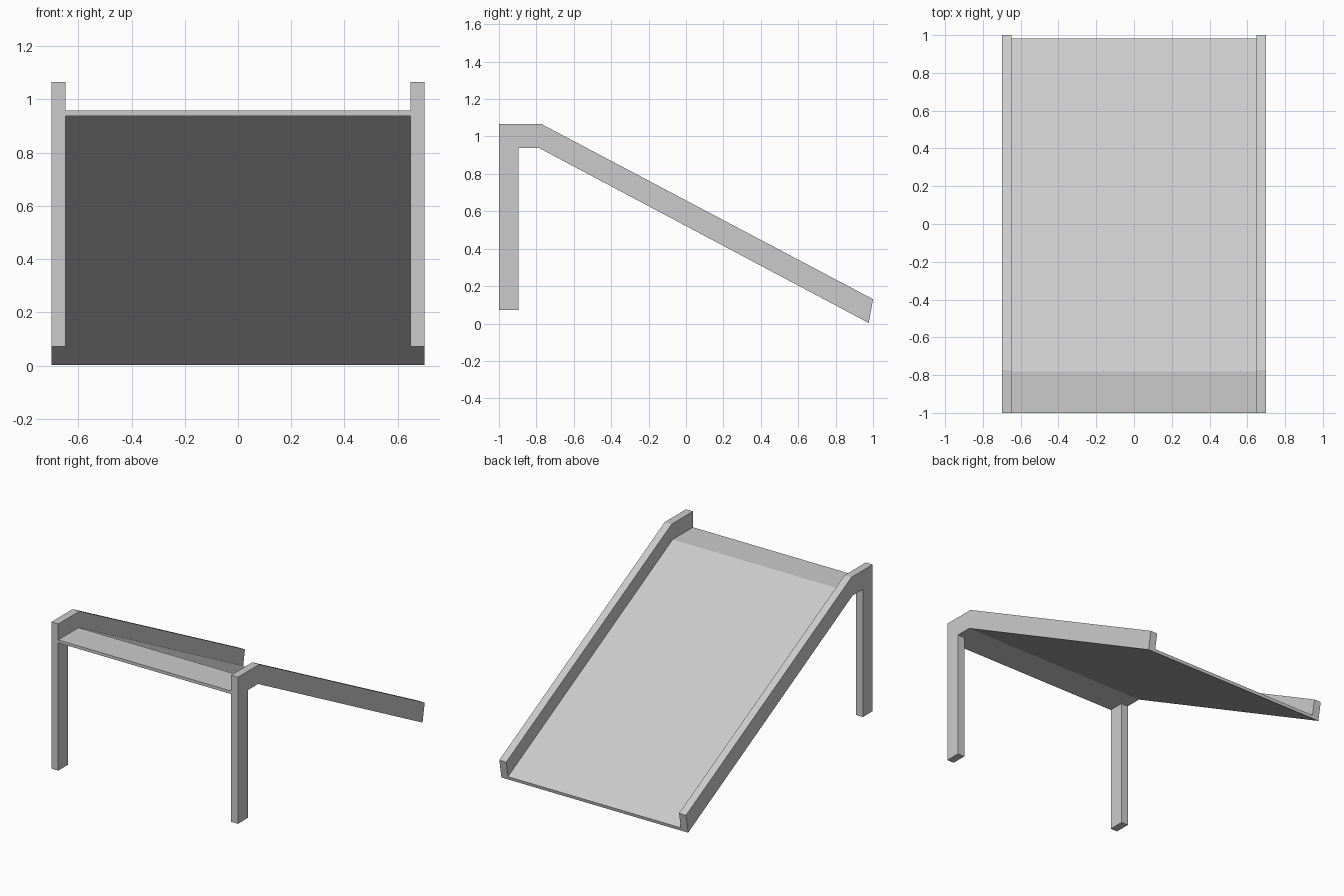
import bpy, bmesh

if "Cube" in bpy.data.objects:
    bpy.data.objects.remove(bpy.data.objects["Cube"])

grey = bpy.data.materials.new("light_grey")
grey.diffuse_color = (0.6, 0.6, 0.6, 1)
grey.use_nodes = True
grey.node_tree.nodes["Principled BSDF"].inputs["Base Color"].default_value = grey.diffuse_color


def extrude_profile(name, profile, x0, x1):
    """Solid made from a (y, z) outline swept along x."""
    bm = bmesh.new()
    face = bm.faces.new([bm.verts.new((x0, y, z)) for y, z in profile])
    swept = bmesh.ops.extrude_face_region(bm, geom=[face])
    verts = [g for g in swept["geom"] if isinstance(g, bmesh.types.BMVert)]
    bmesh.ops.translate(bm, vec=(x1 - x0, 0, 0), verts=verts)
    bmesh.ops.recalc_face_normals(bm, faces=bm.faces)
    mesh = bpy.data.meshes.new(name)
    bm.to_mesh(mesh)
    bm.free()
    mesh.materials.append(grey)
    obj = bpy.data.objects.new(name, mesh)
    bpy.context.collection.objects.link(obj)
    return obj


# Side rails, each in one piece with its front leg
rail = [(-1, 0.072), (-0.895, 0.072), (-0.895, 0.938), (-0.785, 0.938),
        (0.977, 0.003), (1, 0.13), (-0.772, 1.066), (-1, 1.066)]
extrude_profile("left_rail_and_leg", rail, -0.7, -0.648)
extrude_profile("right_rail_and_leg", rail, 0.648, 0.7)

# Thin deck: level landing followed by the slope
deck = [(-1, 0.938), (-0.785, 0.938), (0.977, 0.003),
        (0.981, 0.024), (-0.782, 0.958), (-1, 0.958)]
extrude_profile("ramp_deck", deck, -0.648, 0.648)
